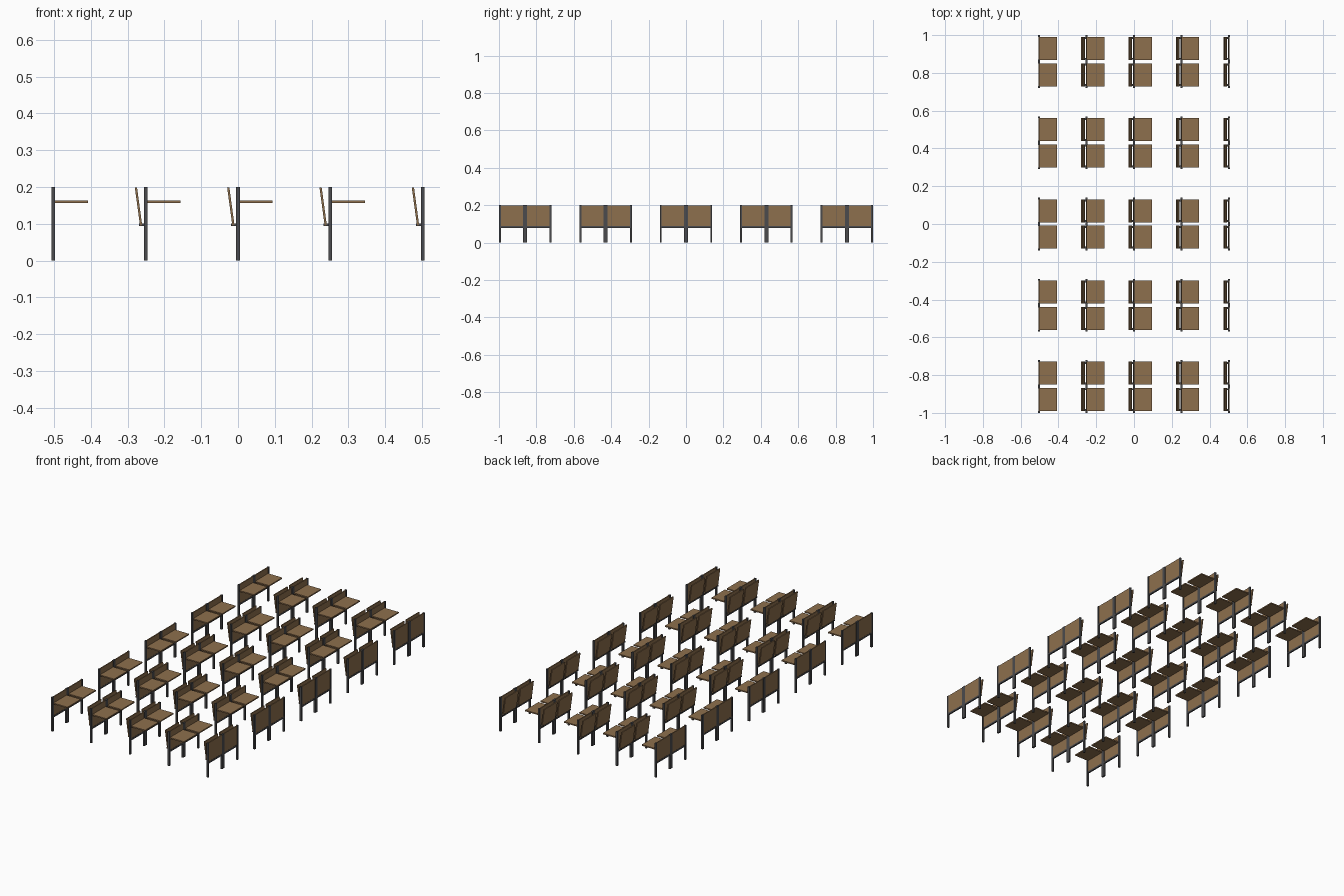
import bpy, math

if "Cube" in bpy.data.objects:
    bpy.data.objects.remove(bpy.data.objects["Cube"])

def material(name, rgb):
    m = bpy.data.materials.new(name)
    m.diffuse_color = (*rgb, 1)
    m.use_nodes = True
    m.node_tree.nodes["Principled BSDF"].inputs["Base Color"].default_value = m.diffuse_color
    return m

wood = material("wood", (0.27, 0.16, 0.075))
metal = material("dark_metal", (0.07, 0.07, 0.075))

def box(name, centre, size, mat, tilt=0):
    bpy.ops.mesh.primitive_cube_add(size=1, location=centre, rotation=(0, tilt, 0))
    ob = bpy.context.object
    ob.name = name
    ob.scale = size
    bpy.ops.object.transform_apply(location=True, rotation=True, scale=True)
    ob.data.materials.append(mat)
    return ob

def instance(src, x, y):
    ob = src.copy()          # linked mesh
    ob.location = (x, y, 0)
    bpy.context.collection.objects.link(ob)

frame, desk, seat = [], [], []

# Frame: posts, back panels and lower rail
for y, w in ((-0.135, 0.01), (0, 0.022), (0.135, 0.01)):
    frame.append(box("post", (0, y, 0.1), (0.01, w, 0.2), metal))
frame.append(box("lower_rail", (0, 0, 0.084), (0.008, 0.27, 0.01), metal))
for s in (-1, 1):
    y = 0.07 * s
    frame.append(box("back_panel", (0, y, 0.143), (0.006, 0.122, 0.112), wood))
    # Writing surface
    desk.append(box("desk_top", (0.048, y, 0.16), (0.092, 0.122, 0.007), wood))
    # Folded tip-up seat with its hinge brackets
    seat.append(box("folded_seat", (-0.0195, y, 0.1475), (0.006, 0.122, 0.104), wood,
                    -math.atan2(0.014, 0.103)))
    for t in (-1, 1):
        seat.append(box("seat_hinge", (-0.009, y + t * 0.055, 0.097),
                        (0.019, 0.01, 0.007), metal))

# Rows: first has no seats, last has no desks
for i in range(5):
    x = -0.502 + 0.251 * i
    parts = frame + (desk if i < 4 else []) + (seat if i > 0 else [])
    for j in range(5):
        for p in parts:
            instance(p, x, -0.86 + 0.43 * j)

for p in frame + desk + seat:
    bpy.data.objects.remove(p)
